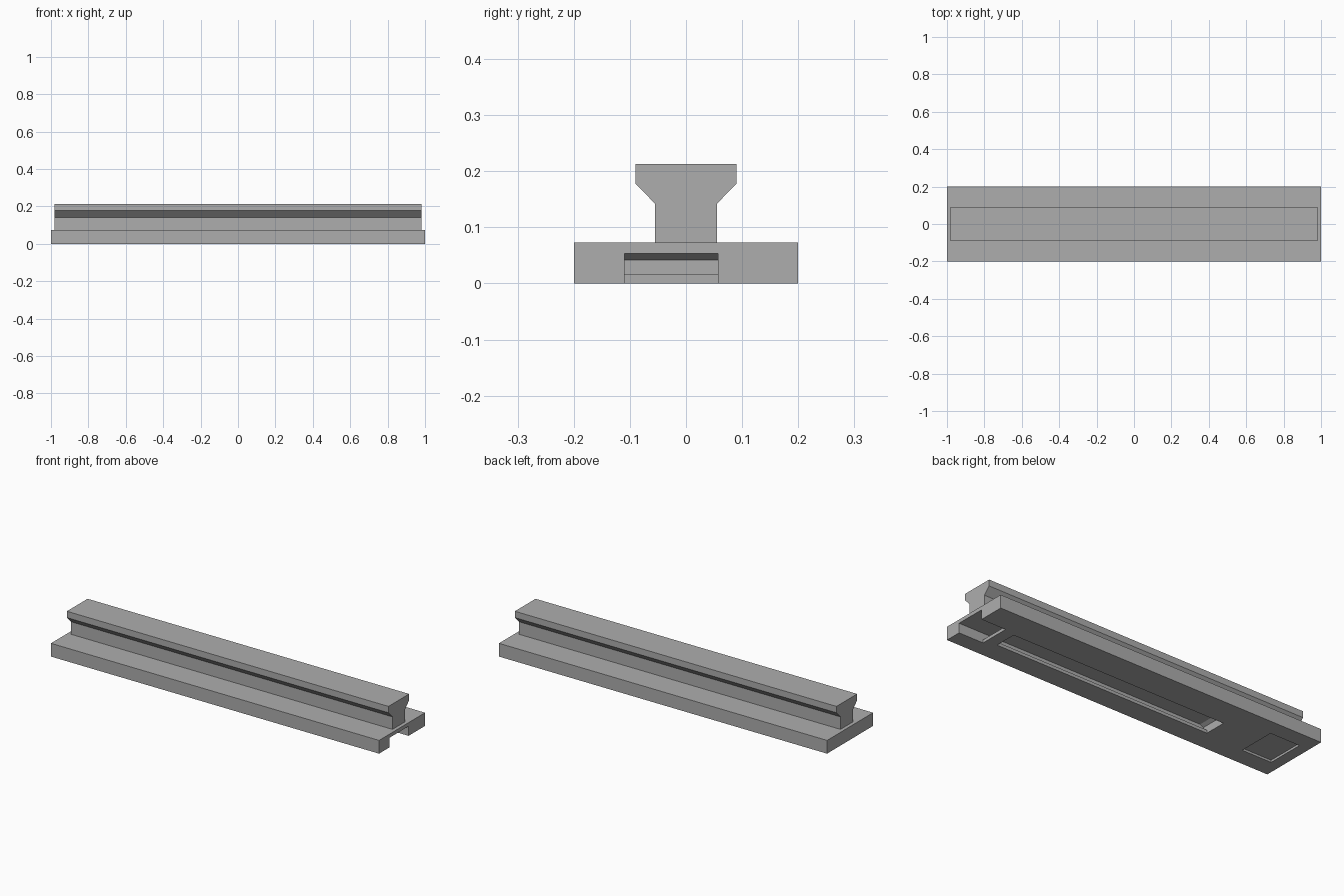
import bpy
import bmesh

cube = bpy.data.objects.get("Cube")
if cube:
    bpy.data.objects.remove(cube, do_unlink=True)

grey = bpy.data.materials.new("plain grey")
grey.use_nodes = True
colour = (0.42, 0.42, 0.42, 1)
grey.diffuse_color = colour
grey.node_tree.nodes["Principled BSDF"].inputs["Base Color"].default_value = colour


def extrude(name, outline, offset):
    """Make a solid from a flat outline swept along the offset."""
    bm = bmesh.new()
    face = bm.faces.new([bm.verts.new(p) for p in outline])
    swept = bmesh.ops.extrude_face_region(bm, geom=[face])
    verts = [g for g in swept["geom"] if isinstance(g, bmesh.types.BMVert)]
    bmesh.ops.translate(bm, verts=verts, vec=offset)
    bmesh.ops.recalc_face_normals(bm, faces=bm.faces)
    mesh = bpy.data.meshes.new(name)
    bm.to_mesh(mesh)
    bm.free()
    mesh.materials.append(grey)
    obj = bpy.data.objects.new(name, mesh)
    bpy.context.collection.objects.link(obj)
    return obj


def box(name, x0, x1, y0, y1, z0, z1):
    outline = [(x0, y0, z0), (x1, y0, z0), (x1, y1, z0), (x0, y1, z0)]
    return extrude(name, outline, (0, 0, z1 - z0))


def cut(target, cutter):
    """Subtract the cutter, then remove it."""
    cutter.hide_render = True
    mod = target.modifiers.new("cut", "BOOLEAN")
    mod.operation = "DIFFERENCE"
    mod.solver = "EXACT"
    mod.object = cutter
    bpy.context.view_layer.objects.active = target
    bpy.ops.object.modifier_apply(modifier=mod.name)
    bpy.data.objects.remove(cutter, do_unlink=True)


base_top, ceiling, lip = 0.073, 0.053, 0.017
pocket_y0, pocket_y1 = -0.11, 0.057
slot_end = -0.525

# Base plate
base = box("base_plate", -1, 1, -0.2, 0.2, 0, base_top)

# Open notch at the left end
cut(base, box("notch_cutter", 0.85, 1.1, pocket_y0, pocket_y1, -0.1, ceiling))

# Wide channel above the lip, with a sloped far end
channel = [(0.9, lip), (0.9, ceiling), (slot_end + 0.02, ceiling),
           (slot_end, 0.042), (slot_end, lip)]
cut(base, extrude("channel_cutter", [(x, pocket_y0, z) for x, z in channel],
                  (0, pocket_y1 - pocket_y0, 0)))

# Narrow slot through the underside
cut(base, box("slot_cutter", slot_end, 0.785, -0.083, 0.04, -0.1, 0.03))

# Shallow square recess underneath
cut(base, box("recess_cutter", -0.94, -0.76, -0.1, 0.11, -0.1, 0.012))

# Flared rail, mirrored half profile
half = [(0.055, base_top), (0.055, 0.142), (0.09, 0.178), (0.09, 0.213)]
profile = half + [(-y, z) for y, z in reversed(half)]
rail = extrude("flared_rail", [(-0.98, y, z) for y, z in profile], (1.96, 0, 0))
